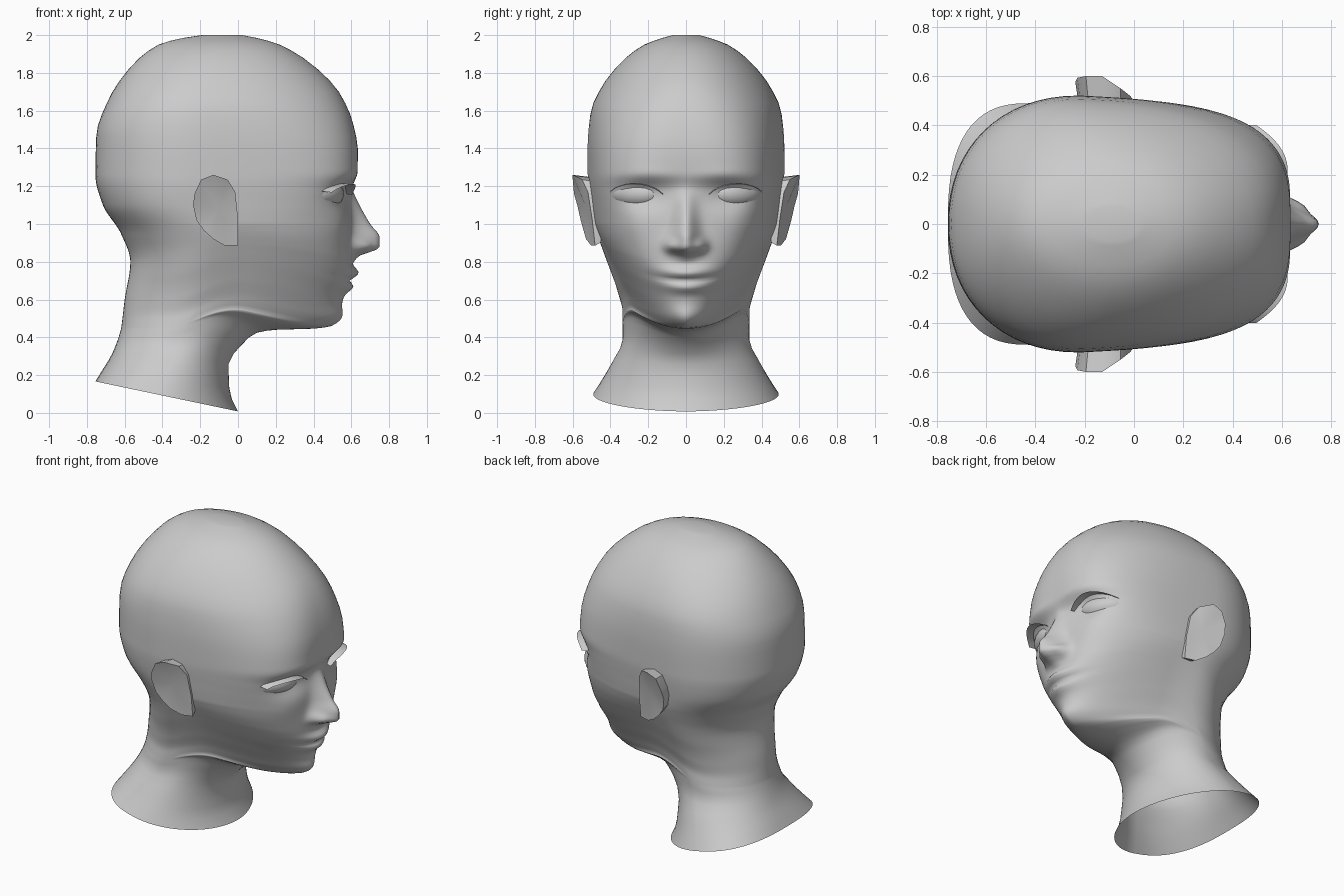
import bpy, bmesh, math

if "Cube" in bpy.data.objects:
    bpy.data.objects.remove(bpy.data.objects["Cube"])

skin = bpy.data.materials.new("plain_grey")
skin.diffuse_color = (0.6, 0.6, 0.6, 1)
skin.use_nodes = True
skin.node_tree.nodes["Principled BSDF"].inputs["Base Color"].default_value = skin.diffuse_color


def make_object(name, verts, faces, angle=50):
    mesh = bpy.data.meshes.new(name)
    mesh.from_pydata(verts, [], faces)
    bm = bmesh.new()
    bm.from_mesh(mesh)
    bmesh.ops.recalc_face_normals(bm, faces=bm.faces)
    bm.to_mesh(mesh)
    bm.free()
    mesh.materials.append(skin)
    ob = bpy.data.objects.new(name, mesh)
    bpy.context.collection.objects.link(ob)
    bpy.ops.object.select_all(action='DESELECT')
    bpy.context.view_layer.objects.active = ob
    ob.select_set(True)
    bpy.ops.object.shade_smooth_by_angle(angle=math.radians(angle))
    return ob


def curve(*pts):
    """Smooth monotone interpolation through (height, value) points."""
    h = [b[0] - a[0] for a, b in zip(pts, pts[1:])]
    d = [(b[1] - a[1]) / k for a, b, k in zip(pts, pts[1:], h)]
    m = [d[0]] + [2 * a * b / (a + b) if a * b > 0 else 0 for a, b in zip(d, d[1:])] + [d[-1]]

    def f(z):
        if z <= pts[0][0]:
            return pts[0][1]
        if z >= pts[-1][0]:
            return pts[-1][1]
        i = max(j for j in range(len(h)) if pts[j][0] <= z)
        t = (z - pts[i][0]) / h[i]
        return ((2*t**3 - 3*t*t + 1) * pts[i][1] + (t**3 - 2*t*t + t) * h[i] * m[i]
                + (3*t*t - 2*t**3) * pts[i+1][1] + (t**3 - t*t) * h[i] * m[i+1])
    return f


def bump(v, centre, width):
    return math.exp(-((v - centre) / width) ** 2)


def clamp(v):
    return max(0, min(1, v))


# Profiles of the head and neck by height
back = curve((0, -.755), (.1, -.72), (.25, -.665), (.44, -.62), (.6, -.60), (.8, -.57),
             (.95, -.62), (1.1, -.715), (1.26, -.755), (1.47, -.75), (1.65, -.69),
             (1.83, -.57), (1.95, -.42), (1.985, -.29), (2, -.19))
front = curve((0, 0), (.1, -.045), (.25, -.05), (.36, .02), (.425, .10), (.44, .2), (.446, .40),
              (.46, .49), (.5, .53), (.6, .555), (.7, .59), (.8, .605), (1, .60), (1.18, .60),
              (1.27, .63), (1.38, .635), (1.53, .61), (1.69, .54), (1.83, .41),
              (1.95, .22), (1.985, .10), (2, .02))
width = curve((0, .49), (.1, .445), (.25, .38), (.36, .335), (.5, .336), (.6, .365), (.75, .42),
              (.93, .472), (1.1, .505), (1.25, .52), (1.4, .521), (1.59, .505),
              (1.72, .45), (1.86, .34), (1.95, .22), (1.985, .125), (2, .07))
middle = curve((0, -.42), (.4, -.29), (.7, -.14), (.85, -.14), (1.15, -.22), (1.5, -.22),
               (2, -.09))
squareness = curve((0, 1.9), (.25, 2), (.4, 2), (.44, 1.75), (.46, 1.48), (.5, 1.6), (.6, 1.9),
                   (.8, 2.4), (1, 2.9), (1.2, 3.6), (1.4, 3.1), (1.6, 2.5), (1.8, 2.1), (2, 2))
back_power = curve((0, .76), (.3, .94), (.6, 1.04), (.85, 1.04), (1.15, .92), (1.5, .92), (2, 1))
taper = curve((.8, 0), (1.2, .095), (1.6, .06), (2, 0))
jaw_lift = curve((.2, 0), (.44, 1), (.55, .85), (1, 0))
nose_height = curve((.79, 0), (.83, .035), (.85, .09), (.875, .145), (.93, .148), (1, .10),
                    (1.1, .045), (1.2, .005), (1.26, 0))
nose_width = curve((.8, .06), (.88, .07), (1, .058), (1.2, .05))


def features(y, z):
    """Forward push of nose, lips, chin, brows and eye sockets."""
    a = abs(y)
    d = nose_height(z) * bump(a, 0, nose_width(z))
    d += .045 * bump(a, .08, .033) * bump(z, .885, .035)
    d += .04 * bump(a, 0, .12) * bump(z, .74, .032)
    d += .03 * bump(a, 0, .11) * bump(z, .665, .03)
    d -= .015 * bump(a, 0, .15) * bump(z, .70, .014)
    d += .018 * bump(a, 0, .12) * bump(z, .51, .045)
    d += .010 * bump(a, .2, .13) * bump(z, 1.26, .045)
    d -= .045 * bump(a, .23, .13) * bump(z, 1.15, .08)
    d += .010 * bump(a, .3, .1) * bump(z, .98, .1)
    return d


# Head and neck: stacked rings, fine across the face
rows = [0, .06, .12, .18, .25, .31, .36, .40, .425, .435, .44, .443, .446, .452]
rows += [.46 + .015 * i for i in range(57)]
rows += [1.34 + .06 * i for i in range(10)] + [1.92, 1.95, 1.97, 1.985, 1.995, 2.0]
NF, NB = 96, 32
verts, faces = [], []
for s in rows:
    c, w, n = middle(s), width(s), squareness(s)
    for i in range(NF + NB):
        if i <= NF:
            u = math.sin(math.pi * (i / NF - .5))
            t = max(0, 1 - abs(u) ** n) ** (1 / n) if 0 < i < NF else 0
            y = w * u * (1 - taper(s) * t)
            x = c + (front(s) - c) * t + (features(y, s) if t else 0)
        else:
            p = back_power(s)
            u = math.cos(math.pi * (i - NF) / NB)
            y = w * math.copysign(abs(u) ** p, u)
            x = c + (back(s) - c) * math.sin(math.pi * (i - NF) / NB) ** p
        # the lower rim slopes up toward the nape, the jaw rises to the sides
        z = s + max(0, 1 - s / .45) * max(0, .008 - .21 * x)
        k = clamp((x + .4) / .45)
        z += 1.2 * y * y * jaw_lift(s) * k * k * (3 - 2 * k)
        verts.append((x, y, z))
N = NF + NB
for r in range(len(rows) - 1):
    for i in range(N):
        j = (i + 1) % N
        faces.append((r*N + i, r*N + j, r*N + N + j, r*N + N + i))
top = len(verts)
verts.append((-.09, 0, 2.0))
faces += [(top - N + i, top - N + (i + 1) % N, top) for i in range(N)]
make_object("head_and_neck", verts, faces, 180)

# Ear outline seen from the side, as x and z
outline = [(0, .885), (0, 1.03), (-.015, 1.17), (-.055, 1.235), (-.13, 1.26), (-.195, 1.235),
           (-.23, 1.16), (-.238, 1.10), (-.22, 1.02), (-.18, .965), (-.13, .92), (-.07, .885)]

for side, label in ((1, "left"), (-1, "right")):
    # Ear: plate rising from the cheek to a flared rim, with a back wall into the head
    rim, root = [], []
    for x, z in outline:
        flare = .085 * clamp(-x / .13) * (.45 + .55 * clamp((z - .9) / .25))
        flare += .025 * clamp((1.1 - z) / .2)
        rim.append((x, side * (width(z) - .005 + flare), z))
        root.append((-.05 + (x + .05) * .9, side * .45, 1.07 + (z - 1.07) * .9))
    k = len(outline)
    hollow = (-.1, side * .53, 1.09)
    ear_faces = []
    for i in range(k):
        j = (i + 1) % k
        ear_faces += [(i, j, 2 * k), (i, j, k + j, k + i)]
    make_object(label + "_ear", rim + root + [hollow], ear_faces, 40)

    # Eyeball set shallow in the socket, turned slightly outward
    bm = bmesh.new()
    bmesh.ops.create_uvsphere(bm, u_segments=24, v_segments=16, radius=1)
    ball = [(.44 + .115 * v.co.x - .04 * v.co.y, side * (.25 + .15 * v.co.y),
             1.16 + .085 * v.co.z) for v in bm.verts]
    ball_faces = [tuple(v.index for v in f.verts) for f in bm.faces]
    bm.free()
    make_object(label + "_eyeball", ball, ball_faces, 60)

    # Eyelashes: thin ribbon along the upper lid
    lash, steps = [], 12
    for i in range(steps + 1):
        t = i / steps
        y = .12 + .28 * t
        x = .60 - .11 * t ** 2.4
        z = 1.155 + .05 * math.sin(math.pi * t) ** .7 + .012 * t
        out = .035 * math.sin(math.pi * clamp(t * .9 + .05))
        lash += [(x - .045, side * y, z + .006), (x + out, side * (y + .3 * out), z)]
    make_object(label + "_eyelashes", lash,
                [(2*i, 2*i + 1, 2*i + 3, 2*i + 2) for i in range(steps)])
